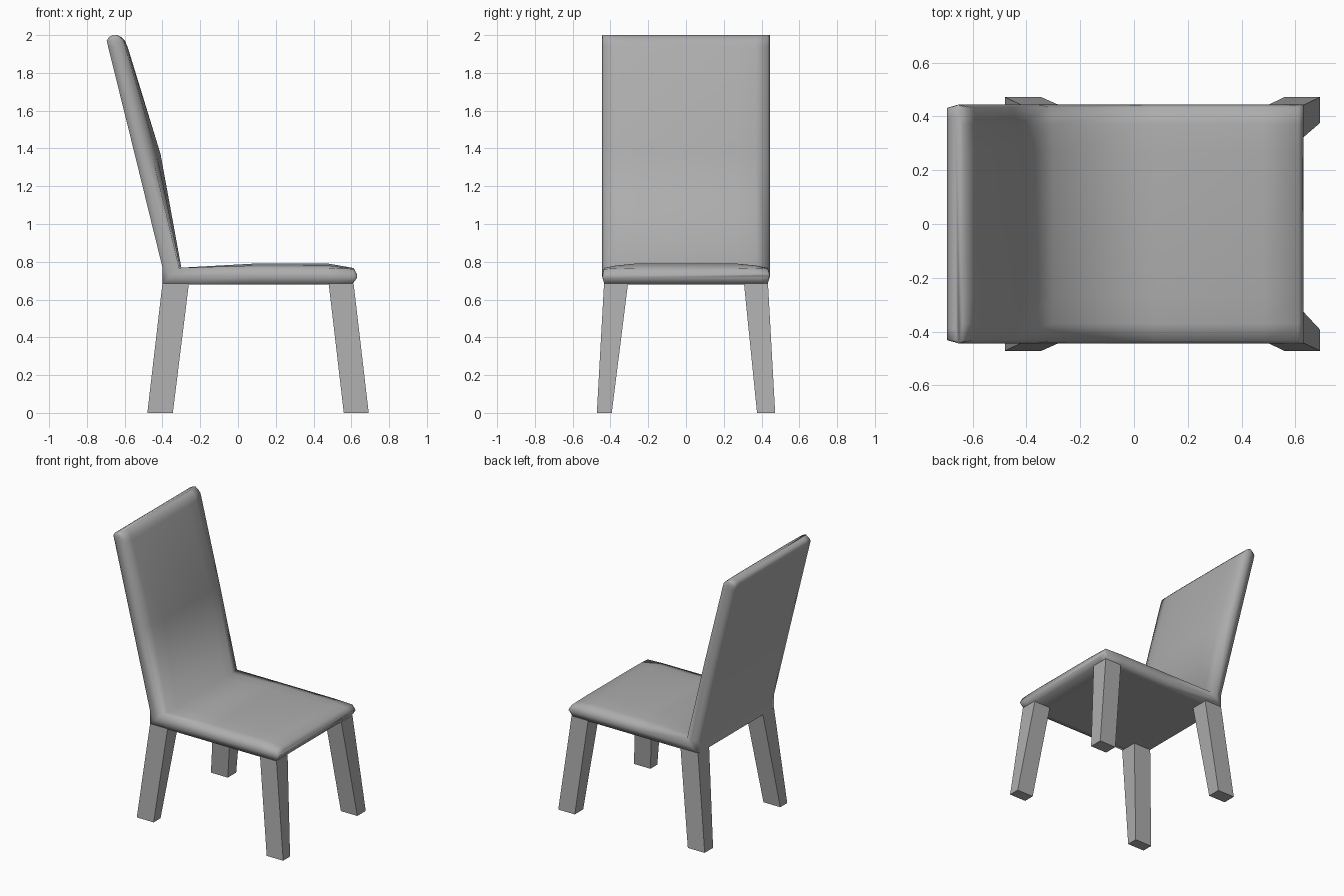
import bpy, bmesh
from mathutils import Vector

if "Cube" in bpy.data.objects:
    bpy.data.objects.remove(bpy.data.objects["Cube"])

GREY = bpy.data.materials.new("mid_grey")
GREY.diffuse_color = (0.42, 0.42, 0.42, 1)
GREY.use_nodes = True
GREY.node_tree.nodes["Principled BSDF"].inputs["Base Color"].default_value = GREY.diffuse_color


def loft(name, rings, smooth_angle=None):
    """Skin a list of equally long closed rings, cap both ends, merge shared points."""
    bm = bmesh.new()
    loops = [[bm.verts.new(p) for p in ring] for ring in rings]
    for a, b in zip(loops, loops[1:]):
        for i in range(len(a)):
            j = (i + 1) % len(a)
            bm.faces.new((a[i], a[j], b[j], b[i]))
    bm.faces.new(loops[0])
    bm.faces.new(loops[-1])
    bmesh.ops.remove_doubles(bm, verts=bm.verts[:], dist=0.0005)
    bmesh.ops.recalc_face_normals(bm, faces=bm.faces[:])
    mesh = bpy.data.meshes.new(name)
    bm.to_mesh(mesh)
    bm.free()
    mesh.materials.append(GREY)
    ob = bpy.data.objects.new(name, mesh)
    bpy.context.collection.objects.link(ob)
    if smooth_angle:
        bpy.ops.object.select_all(action='DESELECT')
        ob.select_set(True)
        bpy.context.view_layer.objects.active = ob
        bpy.ops.object.shade_smooth_by_angle(angle=smooth_angle)
    return ob


def padded_ring(hard, edge, crown):
    """Cross-section from three (x, z) points: flat shell, front at the sides, padded middle."""
    h, e, c = (Vector((p[0], 0, p[1])) for p in (hard, edge, crown))
    half = [(h, 0.39), (h, 0.432), (h.lerp(e, 0.5), 0.444),
            (e, 0.434), (e.lerp(c, 0.55), 0.37), (c, 0.27)]
    return ([p + Vector((0, y, 0)) for p, y in half]
            + [p - Vector((0, y, 0)) for p, y in reversed(half)])


# One-piece upholstered shell, from the seat front back to the crease and up the backrest
stations = [
    ((0.630, 0.715), (0.630, 0.735), (0.628, 0.738)),
    ((0.605, 0.680), (0.612, 0.762), (0.612, 0.767)),
    ((0.48, 0.68), (0.48, 0.767), (0.48, 0.79)),
    ((0.08, 0.68), (0.08, 0.768), (0.08, 0.79)),
    ((-0.40, 0.68), (-0.312, 0.768), (-0.30, 0.769)),
    ((-0.40, 0.77), (-0.312, 0.768), (-0.30, 0.769)),
    ((-0.547, 1.37), (-0.455, 1.37), (-0.41, 1.37)),
    ((-0.688, 1.94), (-0.597, 1.94), (-0.585, 1.94)),
    ((-0.695, 1.97), (-0.606, 1.97), (-0.599, 1.97)),
    ((-0.683, 1.99), (-0.623, 1.99), (-0.619, 1.99)),
    ((-0.662, 2.00), (-0.640, 2.00), (-0.638, 2.00)),
]
loft("seat_and_backrest", [padded_ring(*s) for s in stations], 1.5)

# Splayed legs: x range at floor and at seat; inner y at floor differs slightly per side
for label, floor_x, seat_x in (("front", (0.56, 0.692), (0.48, 0.612)),
                               ("back", (-0.48, -0.345), (-0.40, -0.26))):
    for side, s, inner in (("right", -1, 0.393), ("left", 1, 0.376)):
        rings = []
        for z, (x0, x1), y0, y1 in ((0, floor_x, inner, 0.472),
                                    (0.685, seat_x, 0.307, 0.434)):
            rings.append([Vector(p) for p in ((x0, s * y0, z), (x1, s * y0, z),
                                              (x1, s * y1, z), (x0, s * y1, z))])
        loft(f"{label}_{side}_leg", rings)
